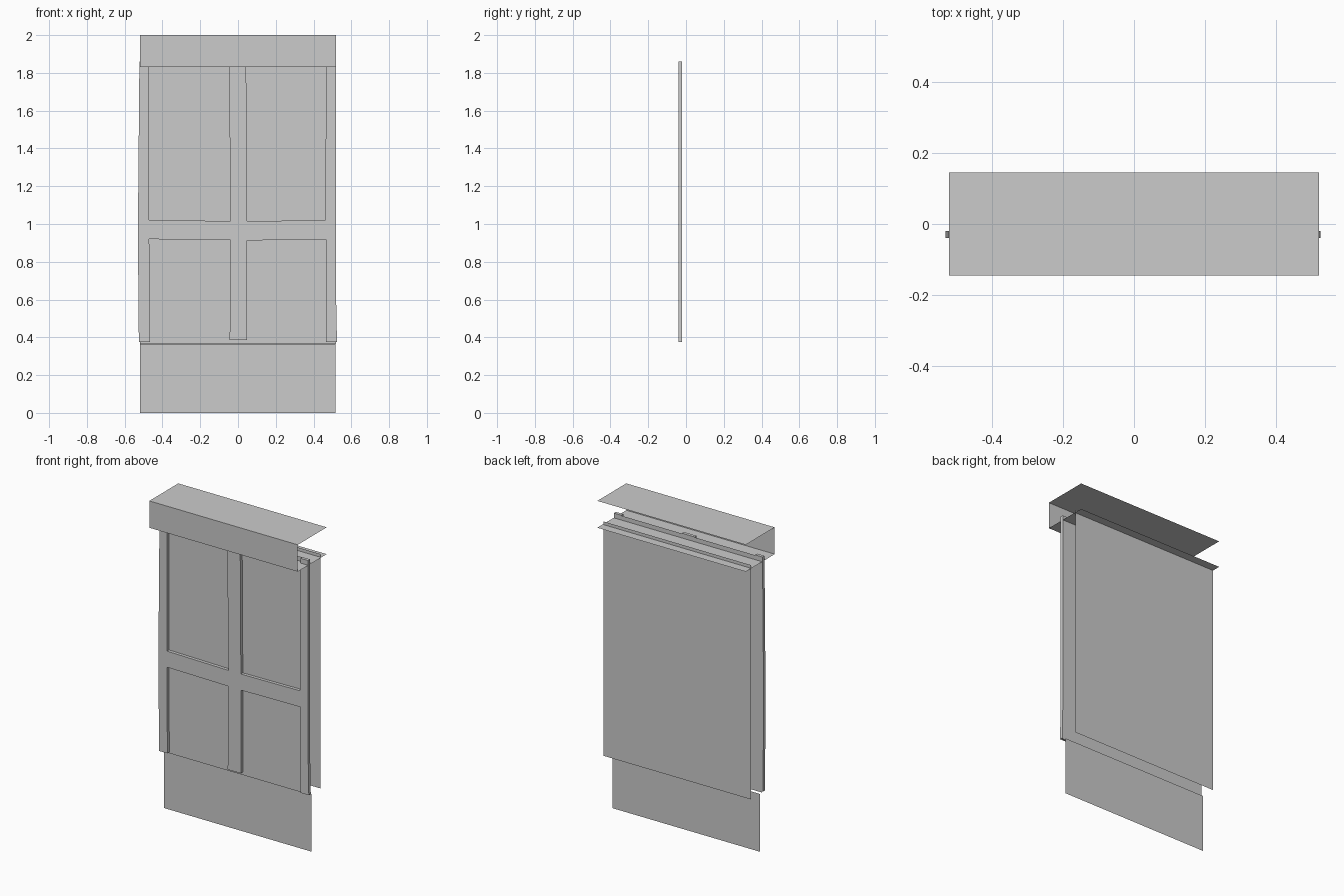
import bpy
import bmesh
from mathutils import Vector

if "Cube" in bpy.data.objects:
    bpy.data.objects.remove(bpy.data.objects["Cube"])

grey = bpy.data.materials.new("plain_grey")
grey.diffuse_color = (0.6, 0.6, 0.6, 1)
grey.use_nodes = True
grey.node_tree.nodes["Principled BSDF"].inputs["Base Color"].default_value = grey.diffuse_color


def make_object(name, bm):
    mesh = bpy.data.meshes.new(name)
    bm.to_mesh(mesh)
    bm.free()
    mesh.materials.append(grey)
    obj = bpy.data.objects.new(name, mesh)
    bpy.context.collection.objects.link(obj)
    return obj


def sheet(name, corners):
    """Single flat face."""
    bm = bmesh.new()
    bm.faces.new([bm.verts.new(c) for c in corners])
    return make_object(name, bm)


def upright(name, x0, x1, y, z0, z1):
    return sheet(name, [(x0, y, z0), (x1, y, z0), (x1, y, z1), (x0, y, z1)])


def level(name, x0, x1, y0, y1, z):
    return sheet(name, [(x0, y0, z), (x1, y0, z), (x1, y1, z), (x0, y1, z)])


# Header: open-ended canopy of top, bottom and front sheets
level("header_top", -0.52, 0.52, -0.145, 0.145, 2.0)
level("header_bottom", -0.52, 0.52, -0.145, 0.145, 1.83)
upright("header_front", -0.52, 0.52, -0.145, 1.83, 2.0)

# Flat panels: behind the frame, at the back, and the lower skirt
upright("middle_panel", -0.52, 0.518, -0.0195, 0.368, 1.858)
upright("back_panel", -0.52, 0.515, 0.09, 0.366, 1.85)
upright("lower_panel", -0.52, 0.515, 0.0, 0.0, 0.366)

# Slightly uneven frame: two stiles, a mullion and a cross rail in one outline
outline = [
    (-0.525, 0.375), (-0.53, 0.95), (-0.522, 1.86), (-0.47, 1.86),
    (-0.47, 1.022), (-0.04, 1.015), (-0.047, 1.86), (0.043, 1.86),
    (0.048, 1.015), (0.462, 1.02), (0.467, 1.86), (0.52, 1.86),
    (0.52, 0.58), (0.524, 0.375), (0.466, 0.375), (0.466, 0.918),
    (0.048, 0.913), (0.048, 0.386), (-0.044, 0.386), (-0.04, 0.914),
    (-0.47, 0.92), (-0.467, 0.375),
]
bm = bmesh.new()
face = bm.faces.new([bm.verts.new((x, -0.04, z)) for x, z in outline])
extruded = bmesh.ops.extrude_face_region(bm, geom=[face], use_keep_orig=True)
moved = [g for g in extruded["geom"] if isinstance(g, bmesh.types.BMVert)]
bmesh.ops.translate(bm, verts=moved, vec=Vector((0, 0.02, 0)))
bmesh.ops.recalc_face_normals(bm, faces=bm.faces)
make_object("door_frame", bm)
